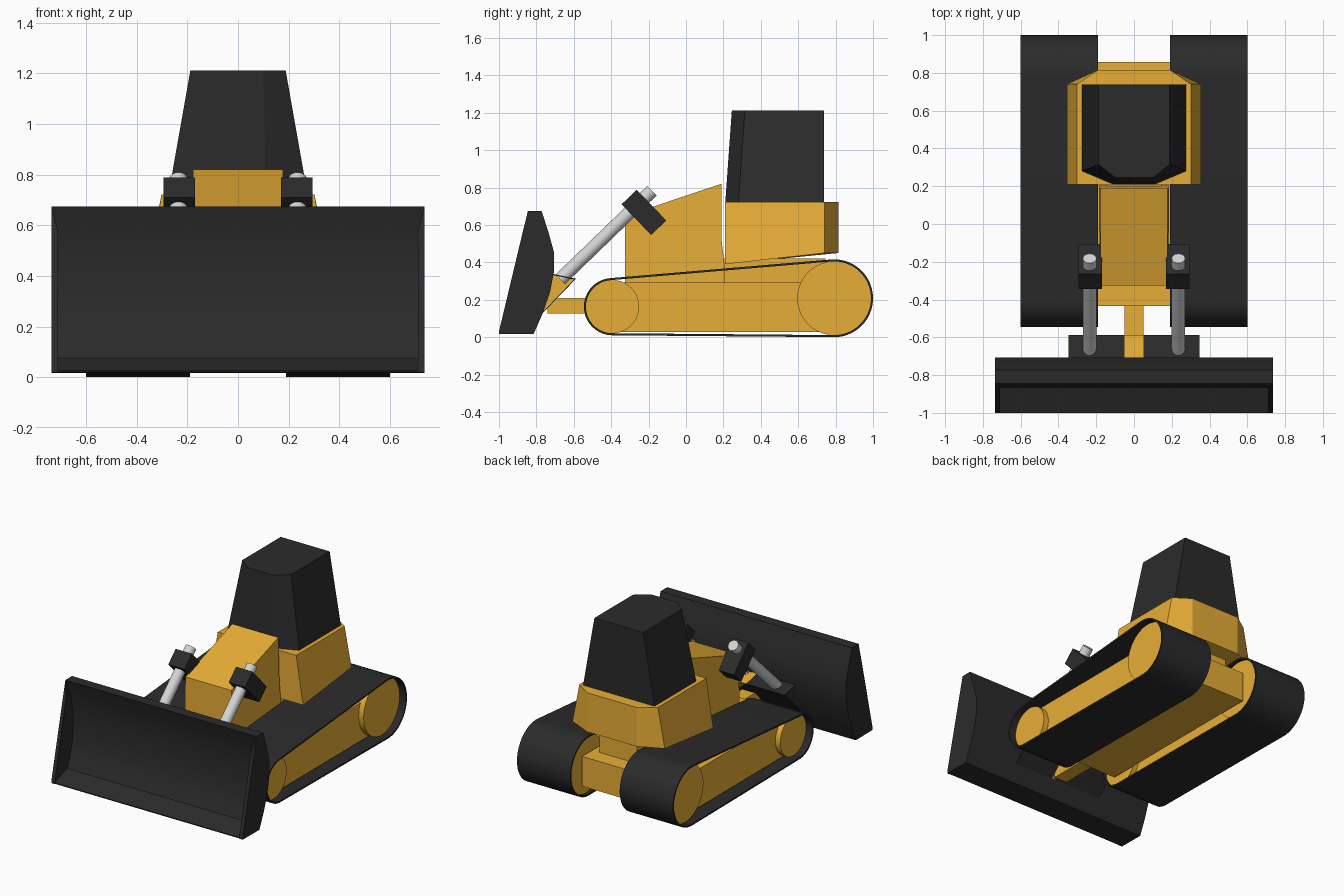
import bpy, bmesh, math
from mathutils import Vector

if "Cube" in bpy.data.objects:
    bpy.data.objects.remove(bpy.data.objects["Cube"])


def material(name, rgb):
    m = bpy.data.materials.new(name)
    m.diffuse_color = (*rgb, 1)
    m.use_nodes = True
    m.node_tree.nodes["Principled BSDF"].inputs["Base Color"].default_value = m.diffuse_color
    return m


YELLOW = material("yellow_paint", (0.80, 0.42, 0.037))
BLACK = material("black_rubber", (0.024, 0.024, 0.024))
STEEL = material("light_steel", (0.66, 0.66, 0.66))


def loft(name, rings, mat, closed=False, smooth=False):
    """Bridge equal rings of points; cap the ends unless closed."""
    bm = bmesh.new()
    vs = [[bm.verts.new(p) for p in r] for r in rings]
    n = len(vs[0])
    for i in range(len(vs) - (0 if closed else 1)):
        a, b = vs[i], vs[(i + 1) % len(vs)]
        for j in range(n):
            k = (j + 1) % n
            bm.faces.new((a[j], a[k], b[k], b[j]))
    if not closed:
        bm.faces.new(vs[0])
        bm.faces.new(vs[-1])
    bmesh.ops.recalc_face_normals(bm, faces=bm.faces)
    me = bpy.data.meshes.new(name)
    bm.to_mesh(me)
    bm.free()
    me.materials.append(mat)
    ob = bpy.data.objects.new(name, me)
    bpy.context.collection.objects.link(ob)
    if smooth:
        bpy.ops.object.select_all(action='DESELECT')
        ob.select_set(True)
        bpy.context.view_layer.objects.active = ob
        bpy.ops.object.shade_smooth_by_angle(angle=math.radians(30))
    return ob


def at_x(profile, x):
    return [(x, y, z) for y, z in profile]


def prism(name, profile, x0, x1, mat, smooth=False):
    return loft(name, [at_x(profile, x0), at_x(profile, x1)], mat, smooth=smooth)


def box(name, x0, x1, y0, y1, z0, z1, mat):
    return prism(name, [(y0, z0), (y1, z0), (y1, z1), (y0, z1)], x0, x1, mat)


def arc(c, r, a0, a1, n):
    return [(c[0] + r * math.cos(a0 + (a1 - a0) * i / n),
             c[1] + r * math.sin(a0 + (a1 - a0) * i / n)) for i in range(n + 1)]


def mirrored(half):
    """Plan outline from its right half."""
    return half + [(-x, y, z) for x, y, z in reversed(half)]


# Tracks: belt wrapped round two wheels, with a frame between them
REAR, FRONT, R1, R2 = (0.792, 0.208), (-0.393, 0.163), 0.208, 0.153


def belt_loop(inset):
    d = Vector(REAR) - Vector(FRONT)
    base = math.atan2(d.y, d.x)
    phi = math.acos((R2 - R1) / d.length)
    return (arc(REAR, R1 - inset, base - phi, base + phi, 28)
            + arc(FRONT, R2 - inset, base + phi, base + 2 * math.pi - phi, 28))


outer, inner = belt_loop(0), belt_loop(0.011)
for side, s in (("right", 1), ("left", -1)):
    xi, xo = s * 0.19, s * 0.60
    loft(side + "_track_belt", [at_x(outer, xi), at_x(outer, xo),
                                at_x(inner, xo), at_x(inner, xi)],
         BLACK, closed=True, smooth=True)
    for label, c, r in (("rear", REAR, R1), ("front", FRONT, R2)):
        rim = arc(c, r - 0.0105, 0, 2 * math.pi, 40)[:-1]
        prism(f"{side}_{label}_wheel", rim, s * 0.215, s * 0.55, YELLOW, True)
    box(side + "_track_frame", s * 0.25, s * 0.512, -0.395, 0.78, 0.027, 0.292, YELLOW)

    # Hydraulic ram and its clamp
    axis = Vector((0, 0.445, 0.43)).normalized()
    perp = Vector((0, axis.z, -axis.y))
    side_v = Vector((1, 0, 0))
    top = Vector((s * 0.235, -0.182, 0.783))
    low = Vector((s * 0.235, -0.672, 0.309))
    rings = [[p + 0.036 * (math.cos(t) * side_v + math.sin(t) * perp)
              for t in [2 * math.pi * i / 24 for i in range(24)]] for p in (low, top)]
    loft(side + "_hydraulic_ram", rings, STEEL, smooth=True)
    mid = Vector((0, -0.225, 0.667))
    clamp = [mid + a * 0.056 * axis + b * 0.114 * perp
             for a, b in ((-1, -1), (1, -1), (1, 1), (-1, 1))]
    prism(side + "_ram_clamp", [(p.y, p.z) for p in clamp], s * 0.17, s * 0.295, BLACK)

# Chassis between the tracks
box("chassis", -0.2, 0.2, -0.435, 0.857, 0.085, 0.292, YELLOW)
box("body_pedestal", -0.145, 0.145, 0.15, 0.745, 0.28, 0.42, YELLOW)
box("push_bar", -0.05, 0.05, -0.74, -0.42, 0.127, 0.21, YELLOW)

# Engine hood, slightly narrower at the top
hood = [(-0.325, 0.285), (0.205, 0.285), (0.205, 0.395), (0.19, 0.52),
        (0.19, 0.82), (-0.325, 0.648)]
loft("engine_hood", [[(s * (0.185 if z < 0.6 else 0.177), y, z) for y, z in hood]
                     for s in (-1, 1)], YELLOW)

# Rear body with chamfered back corners
loft("rear_body", [
    mirrored([(0.355, 0.208, 0.39), (0.355, 0.74, 0.45), (0.19, 0.816, 0.45)]),
    mirrored([(0.302, 0.208, 0.722), (0.302, 0.74, 0.722), (0.19, 0.816, 0.722)])], YELLOW)

# Tapered cab with chamfered front corners
loft("cab", [
    mirrored([(0.275, 0.738, 0.72), (0.275, 0.28, 0.72), (0.11, 0.21, 0.72)]),
    mirrored([(0.188, 0.738, 1.212), (0.188, 0.315, 1.212), (0.10, 0.245, 1.212)])], BLACK)

# Blade: hollow front, curved back, end plates that thin out at the top
back = [(-0.815, 0.016), (-0.765, 0.13), (-0.727, 0.24), (-0.706, 0.35),
        (-0.706, 0.455), (-0.735, 0.56), (-0.772, 0.675)]
front = [(-0.845, 0.675), (-0.818, 0.59), (-0.802, 0.5), (-0.795, 0.41), (-0.797, 0.32),
         (-0.808, 0.235), (-0.83, 0.15), (-0.865, 0.075), (-1.0, 0.027)]
prism("blade", back + front + [(-1.0, 0.02)], -0.734, 0.734, BLACK, True)
plate = back + [(-0.845, 0.675), (-0.871, 0.57), (-1.0, 0.03), (-1.0, 0.018)]
for side, s in (("right", 1), ("left", -1)):
    loft(side + "_blade_end", [
        [(s * (0.7345 if z > 0.6 else 0.710), y, z) for y, z in plate],
        at_x(plate, s * 0.736)], BLACK)

# Blade bracket: bent black plate with open ends, yellow web in the middle
bend = [(-0.71, 0.338), (-0.588, 0.312), (-0.77, 0.125)]
prism("bracket_web", bend, -0.05, 0.05, YELLOW)
sheet = bend + [(-0.768, 0.132), (-0.598, 0.308), (-0.71, 0.332)]
prism("blade_bracket", sheet, -0.348, 0.348, BLACK)
